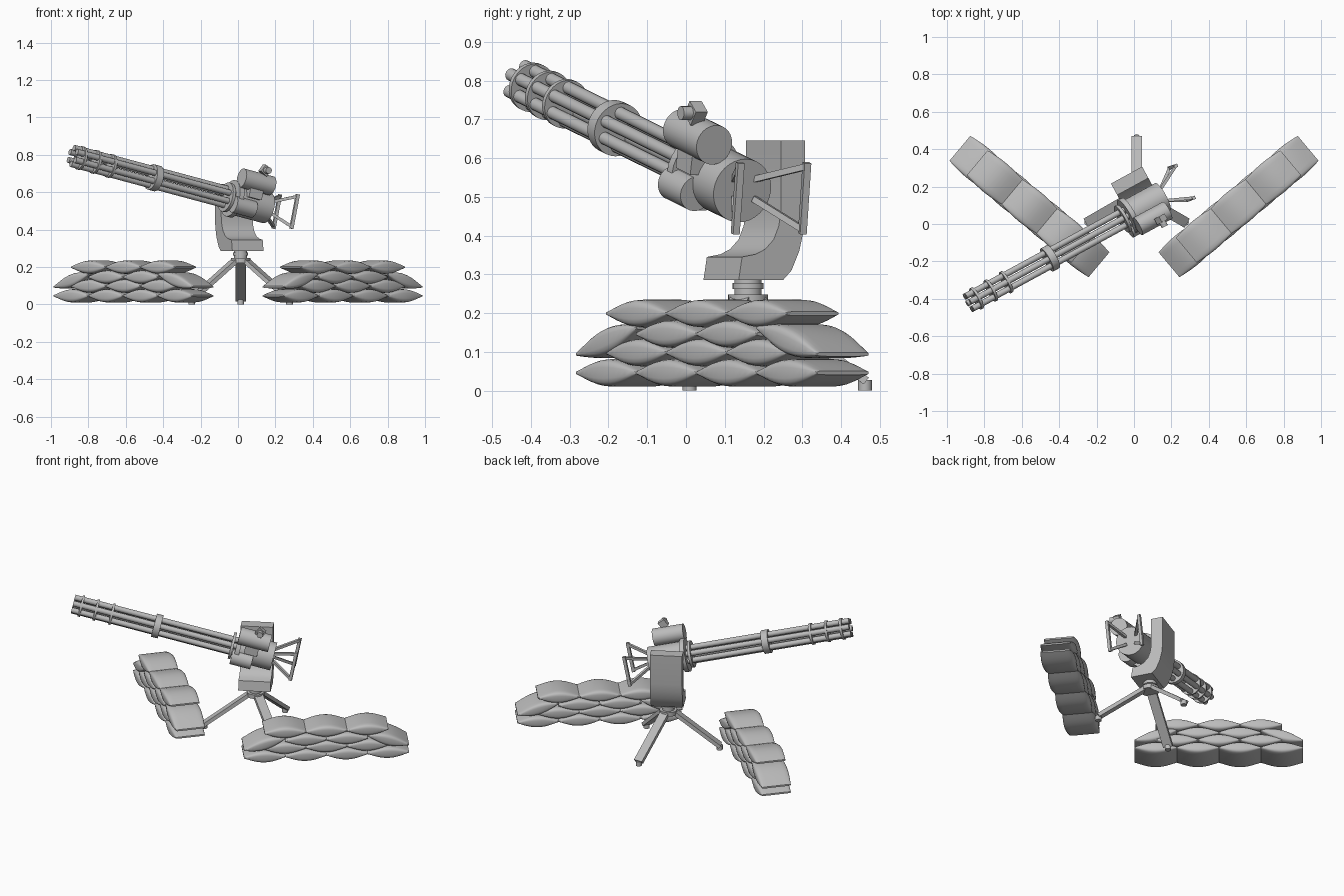
import bpy, bmesh, math
from mathutils import Vector, Matrix

if "Cube" in bpy.data.objects:
    bpy.data.objects.remove(bpy.data.objects["Cube"])

grey = bpy.data.materials.new("plain grey")
grey.diffuse_color = (0.5, 0.5, 0.5, 1)
grey.use_nodes = True
grey.node_tree.nodes["Principled BSDF"].inputs["Base Color"].default_value = grey.diffuse_color


def finish(name, bm, smooth=True):
    bmesh.ops.recalc_face_normals(bm, faces=bm.faces)
    me = bpy.data.meshes.new(name)
    bm.to_mesh(me)
    bm.free()
    me.materials.append(grey)
    ob = bpy.data.objects.new(name, me)
    bpy.context.collection.objects.link(ob)
    if smooth:
        bpy.ops.object.select_all(action='DESELECT')
        bpy.context.view_layer.objects.active = ob
        ob.select_set(True)
        bpy.ops.object.shade_smooth_by_angle(angle=math.radians(35))
    return ob


def rod(name, p, q, r, n=24):
    p, q = Vector(p), Vector(q)
    bm = bmesh.new()
    m = Matrix.Translation((p + q) / 2) @ (q - p).to_track_quat('Z', 'Y').to_matrix().to_4x4()
    bmesh.ops.create_cone(bm, cap_ends=True, segments=n, radius1=r, radius2=r,
                          depth=(q - p).length, matrix=m)
    return finish(name, bm)


def beam(name, p, q, w, h):
    p, q = Vector(p), Vector(q)
    a = (q - p).normalized()
    side = a.cross(Vector((0, 0, 1))).normalized()
    m = Matrix((side * w, a.cross(side) * h, q - p)).transposed().to_4x4()
    bm = bmesh.new()
    bmesh.ops.create_cube(bm, size=1, matrix=Matrix.Translation((p + q) / 2) @ m)
    return finish(name, bm, False)


# Gun frame: s runs toward the muzzle, r to the gun's side, u upward
origin = Vector((-0.03, 0.045, 0.565))
D = Vector((-1, -0.545, 0.268)).normalized()
R = -D.cross(Vector((0, 0, 1))).normalized()
U = (Vector((0, 0, 1)) - D * D.z).normalized()


def g(s, r=0.0, u=0.0):
    return origin + D * s + R * r + U * u


# Barrel cluster with clamps
for i in range(6):
    a = math.radians(60 * i + 30)
    r, u = 0.044 * math.cos(a), 0.044 * math.sin(a)
    rod("barrel", g(-0.02, r, u), g(1.0, r, u), 0.0165, 16)
for s, w, rad in ((0.95, 0.014, 0.064), (0.86, 0.014, 0.064), (0.765, 0.014, 0.064),
                  (0.49, 0.04, 0.07), (0.035, 0.016, 0.08)):
    rod("barrel_clamp", g(s - w / 2), g(s + w / 2), rad, 32)

# Housing, drum and motor
rod("housing_flange", g(-0.015), g(0.012), 0.1, 32)
rod("housing", g(-0.215), g(0), 0.084, 32)
rod("ammo_drum", g(-0.175, 0.075, 0.112), g(0.01, 0.075, 0.112), 0.052, 32)
rod("drive_motor", g(-0.1, 0.07, -0.035), g(0.025, 0.07, -0.035), 0.046, 24)
beam("drum_bracket", g(-0.12, 0.075, 0.06), g(-0.04, 0.075, 0.06), 0.06, 0.08)

# Sight knob on the drum
beam("sight_block", g(-0.125, 0.1, 0.17), g(-0.085, 0.1, 0.19), 0.035, 0.045)
rod("sight_knob", g(-0.105, 0.09, 0.18), g(-0.105, 0.145, 0.18), 0.018, 16)

# Two spade handles
for top, bottom, root in (((.225, .312, .588), (.19, .30, .405), (.135, .175, .52)),
                          ((.32, .14, .588), (.285, .127, .405), (.165, .125, .52))):
    t, b, c = Vector(top), Vector(bottom), Vector(root)
    beam("handle_grip", b, t, 0.018, 0.018)
    beam("handle_upper_arm", c + Vector((0, 0, .025)), t - Vector((0, 0, .01)), 0.016, 0.016)
    beam("handle_lower_arm", c - Vector((0, 0, .025)), b + Vector((0, 0, .012)), 0.016, 0.016)

# Curved pedestal: side profile (t, z) extruded along the gun heading
profile = [(0, .285), (.13, .285), (.155, .31), (.178, .36), (.19, .41), (.195, .46),
           (.195, .645), (.125, .645), (.125, .47), (.118, .425), (.103, .39),
           (.078, .365), (.05, .352), (.01, .345)]
H = Vector((D.x, D.y, 0)).normalized()
base = Vector((origin.x, origin.y, 0))
bm = bmesh.new()
face = bm.faces.new([bm.verts.new(base - R * t + Vector((0, 0, z))) for t, z in profile])
ext = bmesh.ops.extrude_face_region(bm, geom=[face])
bmesh.ops.translate(bm, vec=-H * 0.19,
                    verts=[v for v in ext["geom"] if isinstance(v, bmesh.types.BMVert)])
pedestal = finish("pedestal", bm)

# Pivot and tripod
cx, cy = 0.014, 0.16
rod("pivot", (cx, cy, .24), (cx, cy, .29), 0.035)
rod("pivot_collar", (cx, cy, .262), (cx, cy, .278), 0.04)
rod("tripod_hub", (cx, cy, .222), (cx, cy, .248), 0.052)
for k in range(3):
    a = math.radians(90 + 120 * k)
    d = Vector((math.cos(a), math.sin(a), 0))
    c = Vector((cx, cy, 0))
    beam("tripod_leg", c + d * 0.03 + Vector((0, 0, .238)),
         c + d * 0.305 + Vector((0, 0, .025)), 0.056, 0.022)
    rod("tripod_foot", c + d * 0.302, c + d * 0.302 + Vector((0, 0, .028)), 0.018, 16)


# Sandbag: pinched at both ends, boxy round section across
def sandbag(center, along, length, tilt):
    across = Vector((-along.y, along.x, 0))
    lean = Vector((along.x, along.y, tilt))
    n, m = 12, 20
    bm = bmesh.new()
    rings = []
    for i in range(n + 1):
        x = i / n * 2 - 1
        swell = math.cos(x * math.pi / 2)
        h, w = 0.005 + 0.031 * swell, 0.087 + 0.011 * swell
        ring = []
        for j in range(m):
            a = 2 * math.pi * (j + 0.5) / m
            ca, sa = math.cos(a), math.sin(a)
            p = center + lean * (x * length / 2)
            p = p + across * (w * math.copysign(abs(ca) ** 0.25, ca))
            p.z += h * math.copysign(abs(sa) ** 0.5, sa)
            ring.append(bm.verts.new(p))
        rings.append(ring)
    for r0, r1 in zip(rings, rings[1:]):
        for j in range(m):
            bm.faces.new((r0[j], r0[j - 1], r1[j - 1], r1[j]))
    bm.faces.new(rings[0])
    bm.faces.new(rings[-1])
    finish("sandbag", bm)


# Two mirrored sandbag walls, rows staggered by half a bag
for sx in (1, -1):
    start, end = Vector((sx * .188, -.217, 0)), Vector((sx * .93, .404, 0))
    along = (end - start).normalized()
    step = (end - start).length / 4
    for z, count, shift in ((.046, 4, 0), (.098, 3, .5), (.146, 4, 0), (.199, 3, .5)):
        for i in range(count):
            tilt, dz = 0.0, 0.0
            if z == .146 and i in (0, 3):
                tilt, dz = (.28, -.018) if i == 0 else (-.28, -.018)
            mid = start + along * step * (i + .5 + shift)
            sandbag(mid + Vector((0, 0, z + dz)), along, step * 1.01, tilt)
